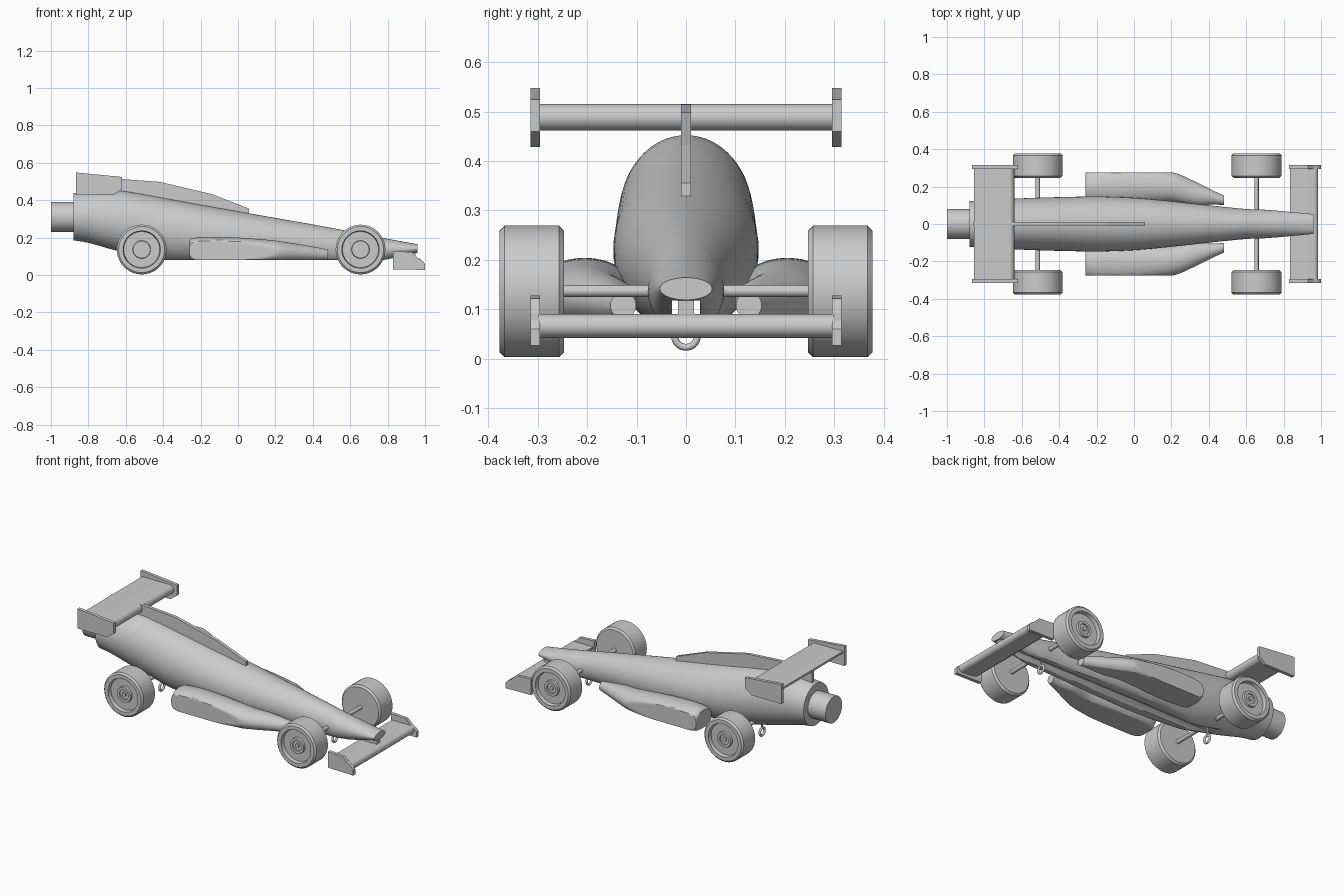
import bpy, bmesh
from math import sin, cos, pi, radians

if "Cube" in bpy.data.objects:
    bpy.data.objects.remove(bpy.data.objects["Cube"])


def finish(bm, name, angle=30):
    bmesh.ops.remove_doubles(bm, verts=bm.verts, dist=1e-5)
    bmesh.ops.recalc_face_normals(bm, faces=bm.faces)
    me = bpy.data.meshes.new(name)
    bm.to_mesh(me)
    bm.free()
    ob = bpy.data.objects.new(name, me)
    bpy.context.collection.objects.link(ob)
    bpy.ops.object.select_all(action='DESELECT')
    ob.select_set(True)
    bpy.context.view_layer.objects.active = ob
    bpy.ops.object.shade_smooth_by_angle(angle=radians(angle))
    return ob


def skin(name, rings, cap=True, angle=30):
    """Bridge closed rings of points, optionally capping both ends."""
    bm = bmesh.new()
    rows = [[bm.verts.new(p) for p in r] for r in rings]
    n = len(rows[0])
    for a, b in zip(rows, rows[1:]):
        for i in range(n):
            j = (i + 1) % n
            bm.faces.new((a[i], a[j], b[j], b[i]))
    if cap:
        bm.faces.new(rows[0])
        bm.faces.new(rows[-1])
    return finish(bm, name, angle)


def spline(rows, steps=4):
    """Smooth the table of sections (Catmull-Rom)."""
    out = []
    for i in range(len(rows) - 1):
        p = [rows[max(i - 1, 0)], rows[i], rows[i + 1], rows[min(i + 2, len(rows) - 1)]]
        for s in range(steps):
            t = s / steps
            row = []
            for a, b, c, d in zip(*p):
                row.append(0.5 * (2*b + (c-a)*t + (2*a-5*b+4*c-d)*t*t + (3*b-a-3*c+d)*t**3))
            out.append(row)
    out.append(rows[-1])
    return out


def oval(x, cy, hw, top, bot, side=1, ymax=9, floor=0.08, n=64):
    cz, h = (top + bot) / 2, (top - bot) / 2
    return [(x, side * min(cy + hw * cos(2*pi*i/n), ymax),
             max(cz + h * sin(2*pi*i/n), floor)) for i in range(n)]


def plate(name, outline, y0, y1, angle=30):
    """Extrude an x-z outline along y."""
    return skin(name, [[(x, y, z) for x, z in outline] for y in (y0, y1)], angle=angle)


def lathe_y(name, profile, x, z, side=1, n=48):
    """Revolve (radius, y) pairs about an axis parallel to y."""
    rings = [[(x + r * cos(2*pi*i/n), side * y, z + r * sin(2*pi*i/n))
              for i in range(n)] for r, y in profile]
    return skin(name, rings)


# Main body: x, half width, top, bottom
body_rows = [(-.88, .122, .438, .185), (-.8, .127, .445, .172), (-.65, .135, .452, .13),
             (-.5, .141, .43, .095), (-.38, .144, .408, .07), (-.2, .147, .375, .06),
             (0, .14, .34, .055), (.2, .122, .305, .055), (.4, .1, .27, .055),
             (.6, .08, .233, .055), (.72, .075, .208, .06), (.96, .053, .164, .119)]
body = skin("body", [oval(x, 0, w, t, b) for x, w, t, b in spline(body_rows)])

# Tether channel along the underside
slot = plate("channel_cutter", [(-1.1, -.1), (1.1, -.1), (1.1, .118), (-1.1, .118)], -.028, .028)
slot.hide_render = True
mod = body.modifiers.new("channel", 'BOOLEAN')
mod.operation, mod.solver, mod.object = 'DIFFERENCE', 'EXACT', slot
bpy.context.view_layer.objects.active = body
bpy.ops.object.modifier_apply(modifier=mod.name)
bpy.data.objects.remove(slot)

# Rear gas canister
skin("canister", [[(x, .08 * cos(2*pi*i/48), .31 + .08 * sin(2*pi*i/48)) for i in range(48)]
                  for x in (-1, -.86)])

# Side pods: x, centre y, half width, top, bottom
pod_rows = [(-.26, .2, .075, .185, .075), (-.24, .203, .094, .197, .062), (-.15, .205, .105, .204, .055),
            (0, .205, .102, .2, .055), (.17, .2, .082, .187, .06), (.24, .19, .076, .178, .065),
            (.33, .162, .063, .164, .07), (.42, .142, .038, .148, .076), (.48, .127, .026, .135, .081)]
for s, tag in ((1, "left"), (-1, "right")):
    skin("side_pod_" + tag, [oval(x, cy, w, t, b, s, .275) for x, cy, w, t, b in spline(pod_rows)])

# Dorsal fin
plate("fin", [(.06, .3), (.06, .355), (-.14, .432), (-.42, .498), (-.64, .514), (-.86, .514),
              (-.86, .42), (-.6, .42)], -.01, .01, 5)


def wing(name, x0, x1, z0, z1):
    """Flat-topped section with a round nose facing +x."""
    h = (z1 - z0) / 2
    nose = [(x1 - h + h * cos(a), z0 + h + h * sin(a))
            for a in [pi/2 - pi * i / 16 for i in range(17)]]
    tail = [(x1 - .5 * (x1 - x0), z0 + .004), (x1 - .8 * (x1 - x0), z0 + .5 * h),
            (x0, z1 - .012), (x0, z1)]
    plate(name, nose + tail, -.3, .3)


wing("rear_wing", -.855, -.64, .462, .515)
wing("front_wing", .835, .985, .042, .09)
rear_end = [(-.865, .548), (-.62, .524), (-.62, .46), (-.665, .428), (-.865, .428)]
front_end = [(.828, .128), (.93, .122), (.96, .092), (.985, .077), (1, .06), (1, .027), (.828, .03)]
for s, tag in ((1, "left"), (-1, "right")):
    plate("rear_end_plate_" + tag, rear_end, s * .295, s * .315, 5)
    plate("front_end_plate_" + tag, front_end, s * .295, s * .315, 5)
plate("front_wing_strut", [(.86, .07), (.95, .07), (.95, .135), (.86, .135)], -.016, .016)

# Wheels, axles and tether eyes
tyre = [(.012, .247), (.123, .247), (.133, .257), (.133, .367), (.123, .377), (.1, .377), (.096, .355),
        (.048, .355), (.046, .368), (.03, .368), (.03, .36), (.012, .36)]
for end, x in (("rear", -.515), ("front", .655)):
    lathe_y(end + "_axle", [(.012, -.368), (.012, .368)], x, .137, n=24)
    for s, tag in ((1, "left"), (-1, "right")):
        lathe_y(f"{end}_wheel_{tag}", tyre, x, .136, s)
    # eye ring lies in the y-z plane below the channel
    rings = []
    for i in range(33):
        a = 2 * pi * i / 32
        rings.append([(x + .007 * sin(2*pi*k/10), (.023 + .007 * cos(2*pi*k/10)) * cos(a),
                       .046 + (.023 + .007 * cos(2*pi*k/10)) * sin(a)) for k in range(10)])
    skin(end + "_tether_eye", rings, cap=False, angle=60)
    skin(end + "_eye_stem", [[(x + .006 * cos(2*pi*k/12), .006 * sin(2*pi*k/12), z)
                              for k in range(12)] for z in (.07, .14)])
